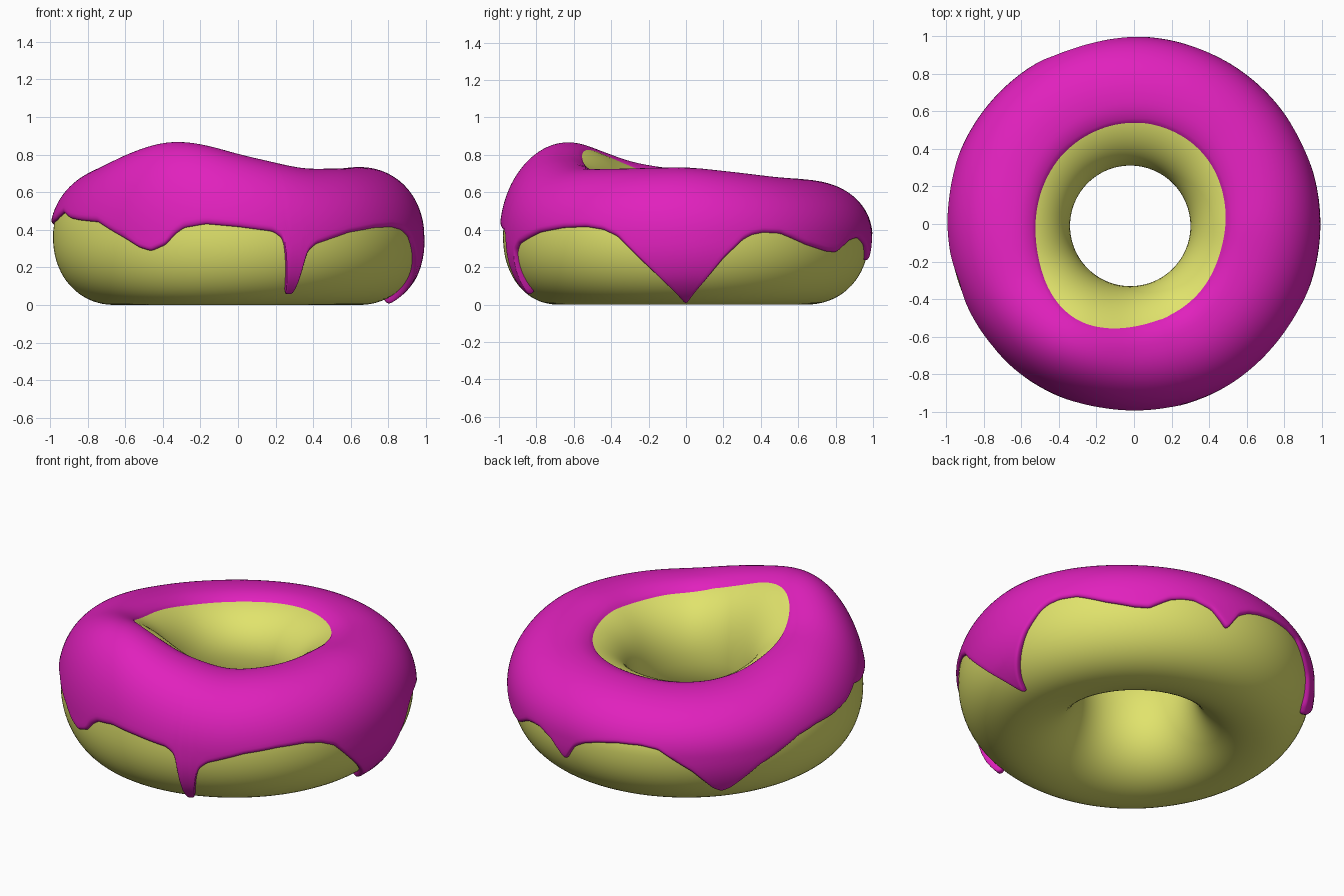
import bpy, math

if "Cube" in bpy.data.objects:
    bpy.data.objects.remove(bpy.data.objects["Cube"])

STEPS = 720          # half-degree samples around the ring
N = 2.1              # roundness of the cross-section
ZC = 0.36            # height of the widest line
OUTER = 0.978


def ring_curve(knots, blur):
    """Periodic linear interpolation of (degrees, value) knots, softened by a box blur."""
    ext = [(knots[-1][0] - 360, knots[-1][1])] + knots + [(knots[0][0] + 360, knots[0][1])]
    vals = []
    for i in range(STEPS):
        d = i * 360 / STEPS
        for (a, va), (b, vb) in zip(ext, ext[1:]):
            if a <= d <= b:
                vals.append(va + (vb - va) * (d - a) / (b - a))
                break
    for _ in range(2):
        vals = [sum(vals[(i + k) % STEPS] for k in range(-blur, blur + 1)) / (2 * blur + 1)
                for i in range(STEPS)]
    return vals


def bump(deg, centre, width):
    d = (deg - centre + 180) % 360 - 180
    return math.exp(-(d / width) ** 2)


# Crest height around the ring, and lower rim of the icing with its drips
CREST = ring_curve([(0, .735), (45, .68), (90, .66), (115, .645), (135, .645), (155, .665),
                    (180, .715), (205, .755), (225, .83), (240, .875), (255, .855), (270, .80),
                    (300, .722), (330, .725)], 14)
RIM = ring_curve([(0, .02), (6, .13), (12, .25), (18, .345), (21, .372), (25, .385), (31, .38),
                  (41, .32), (50, .285), (55, .28), (62, .34), (66, .353), (70, .355), (76, .32),
                  (82, .23), (86, .33), (90, .37), (95, .395), (102, .415), (110, .42),
                  (116, .405), (127, .28), (134, .165), (137, .14), (140, .16), (149, .28),
                  (164, .4), (172, .425), (180, .43), (190, .45), (198, .49), (205, .46),
                  (211, .45), (221, .44), (233, .35), (238, .305), (242, .287), (247, .32),
                  (250, .375), (253, .41), (260, .43), (270, .415), (281, .39), (284.3, .35),
                  (285.3, .26), (286, .07), (289.6, .07), (290.6, .19), (291.8, .28),
                  (295, .325), (307, .385), (318, .41), (327, .415), (333, .4), (338, .365),
                  (345, .25), (352, .14)], 1)


def section(i):
    """Centre radius, inner and outer half widths, upper half height at sample i."""
    deg = i * 360 / STEPS
    t = math.radians(deg)
    r0 = 0.645 + 0.06 * bump(deg, 240, 45)
    hole = 0.32 - 0.02 * math.cos(t) - 0.01 * math.sin(t)
    return r0, r0 - hole, OUTER - r0 - 0.006 * math.cos(t), CREST[i] - 0.018 - ZC


def surface(i, phi, lift=0.0):
    r0, a_in, a_out, top = section(i)
    c, s = math.cos(phi), math.sin(phi)
    a = a_out if c > 0 else a_in
    b = top if s > 0 else ZC
    r = r0 + math.copysign(abs(c) ** (2 / N), c) * a + c * lift
    z = ZC + math.copysign(abs(s) ** (2 / N), s) * b + s * lift
    t = 2 * math.pi * i / STEPS
    return (r * math.cos(t), r * math.sin(t), max(z, 0.0))


def grid_object(name, columns, closed, mat):
    n, m = len(columns), len(columns[0])
    verts = [v for col in columns for v in col]
    faces = []
    for i in range(n):
        k = (i + 1) % n
        for j in range(m if closed else m - 1):
            l = (j + 1) % m
            faces.append((i * m + j, k * m + j, k * m + l, i * m + l))
    me = bpy.data.meshes.new(name)
    me.from_pydata(verts, [], faces)
    me.materials.append(mat)
    me.polygons.foreach_set("use_smooth", [True] * len(me.polygons))
    me.update()
    ob = bpy.data.objects.new(name, me)
    bpy.context.collection.objects.link(ob)
    return ob


def material(name, rgb):
    m = bpy.data.materials.new(name)
    m.diffuse_color = (*rgb, 1)
    m.use_nodes = True
    m.node_tree.nodes["Principled BSDF"].inputs["Base Color"].default_value = m.diffuse_color
    return m


dough_mat = material("yellow dough", (0.75, 0.77, 0.15))
icing_mat = material("magenta icing", (0.75, 0.015, 0.51))

# Dough ring
dough = [[surface(i, 2 * math.pi * j / 72) for j in range(72)] for i in range(0, STEPS, 3)]
grid_object("dough", dough, True, dough_mat)


# Icing: a shell over the dough, rounded at the drip rim and thinning out toward the hole
def icing_column(i):
    deg = i * 360 / STEPS
    r0, a_in, a_out, top = section(i)
    dz = RIM[i] - ZC
    q = min(1, abs(dz) / (top if dz > 0 else ZC)) ** (N / 2)
    low = math.copysign(math.asin(q), dz)
    r_in = 0.512 + 0.07 * bump(deg, 237, 33) + 0.018 * bump(deg, 90, 50) - 0.04 * bump(deg, 350, 40)
    high = math.acos(-min(1, (r0 - r_in) / a_in) ** (N / 2))
    w = 0.07
    phis = [low + w * f for f in (0, 0.04, 0.15, 0.35, 0.65)]
    phis += [low + w + (high - low - w) * j / 36 for j in range(37)]
    col = []
    for p in phis:
        d = min(1, (p - low) / w)
        e = min(1, max(0, (high - p) / 0.35))
        # drips hang slightly thicker below the widest line
        thick = 0.019 + 0.012 * min(1, max(0, -p / 0.6))
        lift = thick * math.sqrt(max(0, 1 - (1 - d) ** 2)) * e * (2 - e)
        if p == low or p == phis[-1]:
            lift = -0.006
        col.append(surface(i, p, lift))
    return col


grid_object("icing", [icing_column(i) for i in range(STEPS)], False, icing_mat)
